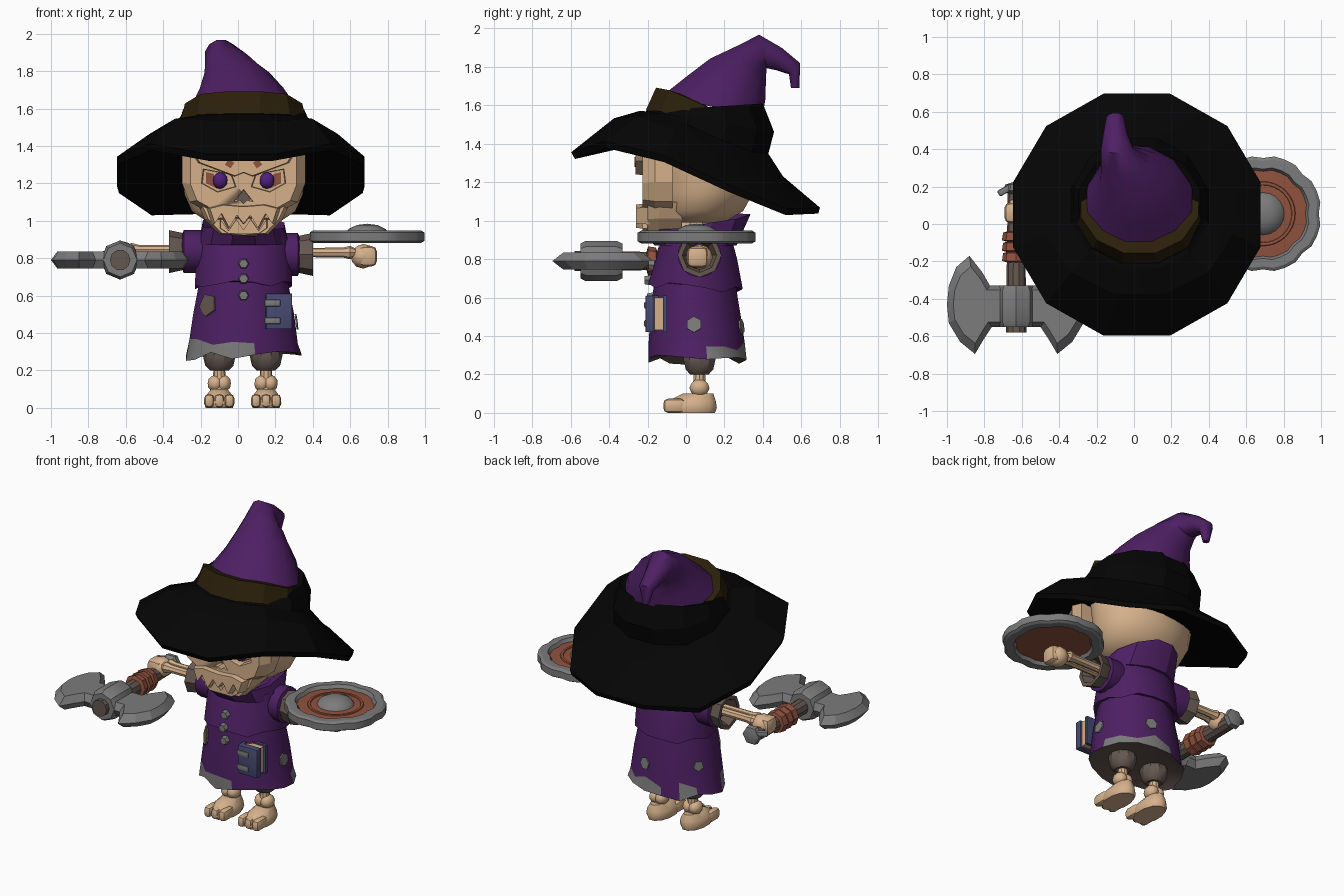
import bpy, bmesh, math, random
from mathutils import Vector

random.seed(4)
cube = bpy.data.objects.get("Cube")
if cube:
    bpy.data.objects.remove(cube)
CX = 0.03  # body centre line


def material(name, r, g, b):
    m = bpy.data.materials.new(name)
    m.use_nodes = True
    m.diffuse_color = (r, g, b, 1)
    m.node_tree.nodes["Principled BSDF"].inputs["Base Color"].default_value = (r, g, b, 1)
    return m


BONE = material("bone", .67, .44, .26)
PURPLE = material("purple cloth", .075, .014, .125)
BLACK = material("black felt", .0015, .0015, .0015)
BAND = material("dark brown leather", .024, .014, .003)
GREY = material("grey metal", .2, .2, .205)
TAUPE = material("taupe cloth", .13, .095, .08)
RUST = material("rust wood", .28, .085, .048)
BLUE = material("blue cover", .065, .07, .17)
EYE = material("violet eye", .08, .014, .2)


def finish(name, bm, mats, angle=30):
    bmesh.ops.remove_doubles(bm, verts=bm.verts, dist=1e-5)
    bmesh.ops.recalc_face_normals(bm, faces=bm.faces)
    me = bpy.data.meshes.new(name)
    bm.to_mesh(me)
    bm.free()
    for m in mats if isinstance(mats, list) else [mats]:
        me.materials.append(m)
    ob = bpy.data.objects.new(name, me)
    bpy.context.collection.objects.link(ob)
    bpy.ops.object.select_all(action='DESELECT')
    ob.select_set(True)
    bpy.context.view_layer.objects.active = ob
    bpy.ops.object.shade_smooth_by_angle(angle=math.radians(angle))
    return ob


def skin(name, rings, mats, caps=True, rule=None, angle=30):
    bm = bmesh.new()
    rows = [[bm.verts.new(p) for p in r] for r in rings]
    n = len(rows[0])
    for j in range(len(rows) - 1):
        for i in range(n):
            k = (i + 1) % n
            f = bm.faces.new((rows[j][i], rows[j][k], rows[j + 1][k], rows[j + 1][i]))
            f.material_index = rule(j, i) if rule else 0
    if caps:
        bm.faces.new(rows[0])
        bm.faces.new(rows[-1])
    return finish(name, bm, mats, angle)


def ring(front, back, rx, xc=CX, n=12, rise=0, lift=0, jag=0):
    """Ellipse through a front and a back (y, z) point; rise warps the corners, lift the sides."""
    pts = []
    for i in range(n):
        a = (i + .5) * math.tau / n
        s, c = math.sin(a), math.cos(a)
        t = (1 - c) / 2
        z = front[1] + (back[1] - front[1]) * t + rise * abs(s) * c + lift * s * s
        pts.append((xc + rx * s, front[0] + (back[0] - front[0]) * t, z + random.uniform(-jag, jag)))
    return pts


def level(y0, y1, z, rx, **kw):
    return ring((y0, z), (y1, z), rx, **kw)


def lathe(name, origin, axis, profile, mats, n=12, angle=35, notch=0):
    """Turn (distance, radius) pairs around an axis; notch dents every fourth corner."""
    q = Vector((0, 0, 1)).rotation_difference(Vector(axis))
    o = Vector(origin)
    rings = []
    for d, r in profile:
        pts = []
        for i in range(n):
            a, s = i * math.tau / n, r * (1 - notch * (i % 4 == 0))
            pts.append(o + q @ Vector((s * math.cos(a), s * math.sin(a), d)))
        rings.append(pts)
    return skin(name, rings, mats, caps=False, angle=angle)


def rod(name, origin, axis, length, r0, r1, mat, n=10):
    return lathe(name, origin, axis, [(0, 0), (0, r0), (length, r1), (length, 0)], mat, n)


def ball(name, c, size, mat):
    bm = bmesh.new()
    bmesh.ops.create_icosphere(bm, subdivisions=2, radius=1)
    for v in bm.verts:
        v.co = Vector([c[k] + v.co[k] * size[k] for k in range(3)])
    return finish(name, bm, mat, 45)


def box(name, c, size, mat, bevel=0, turn=0):
    bm = bmesh.new()
    bmesh.ops.create_cube(bm, size=1)
    for v in bm.verts:
        v.co = Vector([v.co[k] * size[k] for k in range(3)])
    if bevel:
        bmesh.ops.bevel(bm, geom=bm.edges[:], offset=bevel, segments=2, affect='EDGES', profile=.5)
    ob = finish(name, bm, mat, 40)
    ob.location, ob.rotation_euler.z = c, turn
    return ob


def slab(name, pts, layers, mat, flat=False):
    """Layers (depth, scale) of an outline; in xz facing front, or xy when flat."""
    mx = sum(p[0] for p in pts) / len(pts)
    my = sum(p[1] for p in pts) / len(pts)
    rings = []
    for d, s in layers:
        q = [(mx + (x - mx) * s, my + (y - my) * s) for x, y in pts]
        rings.append([(x, y, d) if flat else (x, d, y) for x, y in q])
    return skin(name, rings, mat, angle=15)


def sym(half):
    return [(CX + x, z) for x, z in half] + [(CX - x, z) for x, z in reversed(half) if x > 0]


# Hat: drooping brim and crown in one skin, band, bent cone
skin("hat_brim", [
    ring((-.28, 1.42), (.42, 1.2), .35, rise=.05),
    ring((-.6, 1.265), (.71, 1.085), .675, .015, rise=.22, lift=.055),
    ring((-.62, 1.3), (.72, 1.115), .685, .015, rise=.22, lift=.06),
    ring((-.39, 1.5), (.52, 1.26), .52, rise=.14, lift=.02),
    ring((-.25, 1.56), (.44, 1.36), .38, rise=.06),
    ring((-.23, 1.57), (.47, 1.46), .365),
    ring((-.2, 1.57), (.41, 1.61), .335),
    ring((-.08, 1.56), (.35, 1.58), .25)], BLACK, angle=20)
skin("hat_band", [
    ring((-.22, 1.56), (.38, 1.41), .35, rise=.06),
    ring((-.165, 1.685), (.38, 1.5), .325, rise=.04),
    ring((-.1, 1.665), (.36, 1.5), .27, rise=.04)], BAND, angle=20)
skin("hat_cone", [
    ring((-.15, 1.63), (.41, 1.56), .29, rise=.03),
    ring((0, 1.755), (.42, 1.63), .232, .02),
    ring((.12, 1.845), (.42, 1.7), .18, -.005),
    ring((.26, 1.91), (.42, 1.76), .135, -.045),
    ring((.38, 1.97), (.42, 1.79), .09, -.09),
    ring((.5, 1.9), (.47, 1.78), .065, -.1),
    ring((.595, 1.82), (.535, 1.76), .05, -.1),
    ring((.59, 1.69), (.545, 1.69), .02, -.1)], PURPLE, angle=45)

# Skull and face
skin("skull", [level(y0, y1, z, r, n=20) for y0, y1, z, r in (
    (-.1, .2, .99, .19), (-.14, .3, 1.05, .28), (-.15, .35, 1.14, .32), (-.15, .365, 1.25, .335),
    (-.17, .35, 1.35, .33), (-.12, .3, 1.45, .27))], BONE, angle=50)
face = slab("face", sym([(0, 1.42), (.33, 1.4), (.33, 1.2), (.29, 1.1), (.2, 1.05), (.16, .99), (0, 1)]),
            [(-.225, .86), (-.16, 1), (-.07, 1)], BONE)
right_eye = [(.035, 1.18), (.06, 1.25), (.22, 1.28), (.23, 1.2), (.14, 1.15)]
holes = [[(CX + s * x, z) for x, z in right_eye] for s in (1, -1)]
holes.append(sym([(0, 1.17), (.055, 1.1), (.02, 1.11), (0, 1.09)]))
for h in holes:
    cutter = slab("face_cutter", h, [(-.4, 1.1), (-.17, .9)], BONE)
    bpy.context.view_layer.objects.active = face
    mod = face.modifiers.new("hole", 'BOOLEAN')
    mod.operation, mod.solver, mod.object = 'DIFFERENCE', 'EXACT', cutter
    bpy.ops.object.modifier_apply(modifier=mod.name)
    bpy.data.objects.remove(cutter)
slab("brow", sym([(0, 1.39), (.3, 1.39), (.25, 1.31), (.05, 1.235), (0, 1.255)]),
     [(-.262, .93), (-.2, 1)], BONE)
slab("upper_teeth", sym([(0, 1.08), (.12, 1.09), (.2, 1.07), (.17, .98), (.13, 1.04),
                         (.085, .955), (.04, 1.03), (0, .98)]), [(-.26, .9), (-.19, 1)], BONE)
slab("jaw", sym([(0, 1.06), (.25, 1.1), (.21, 1.01), (.13, .925), (0, .915)]),
     [(-.2, .9), (-.14, 1), (-.02, .95)], BONE)
slab("lower_teeth", sym([(0, .95), (.04, 1.01), (.085, .945), (.13, 1.01), (.13, .96), (.085, .93), (0, .93)]),
     [(-.225, .95), (-.17, 1)], BONE)
lathe("nose_hollow", (CX, -.168, 1.125), (0, -1, 0), [(0, 0), (0, .045), (.004, .045), (.004, 0)], TAUPE, 6)
for s, side in ((1, "left"), (-1, "right")):
    ball(side + "_eye", (CX + s * .125, -.19, 1.215), (.04, .032, .045), EYE)
    slab(side + "_socket_mark", [(CX + s * x, z) for x, z in ((.16, 1.25), (.2, 1.26), (.2, 1.2), (.14, 1.17))],
         [(-.177, 1), (-.17, 1)], RUST)
    slab(side + "_brow_mark", [(CX + s * x, z) for x, z in ((.05, 1.31), (.08, 1.33), (.1, 1.3), (.07, 1.28))],
         [(-.267, 1), (-.259, 1)], RUST)
rod("neck", (CX, .02, .88), (0, 0, 1), .15, .12, .11, BONE)

# Robe: ragged skirt with worn hem and dark inside, tunic, collar
skin("skirt", [
    level(-.12, .24, .3, .24, n=16),
    level(-.2, .32, .275, .315, n=16, jag=.028),
    level(-.2, .31, .35, .295, n=16, jag=.025),
    level(-.19, .29, .5, .275, n=16),
    level(-.17, .26, .68, .24, n=16)], [TAUPE, GREY, PURPLE],
    rule=lambda j, i: 0 if j == 0 else 1 if j == 1 and i in (4, 5, 6, 7, 9, 12, 13, 14, 15) else 2)
skin("tunic", [
    level(-.15, .24, .67, .22, n=16),
    ring((-.2, .665), (.3, .64), .265, n=16, jag=.018),
    level(-.16, .27, .8, .26, n=16),
    level(-.13, .24, .91, .25, n=16),
    level(-.08, .2, .96, .17, n=16)], PURPLE)
skin("collar", [
    ring((-.17, .87), (.27, .87), .25), ring((-.22, .93), (.345, 1.04), .225, jag=.015),
    ring((-.12, .92), (.28, 1.0), .17), ring((-.05, .88), (.2, .88), .12)], PURPLE)
for z, y in ((.77, -.165), (.69, -.185), (.6, -.172)):
    rod("button", (CX, y, z), (0, -1, 0), .03, .03, .024, GREY, 6)


def patch(name, a, z, r, mat, n):
    a = math.radians(a)
    out = Vector((math.sin(a), -math.cos(a), .13)).normalized()
    p = Vector((CX + (.24 + (.68 - z) * .194) * math.sin(a),
                .05 - (.215 + (.68 - z) * .139) * math.cos(a), z))
    lathe(name, p - out * .004, out, [(0, 0), (0, r), (.009, r), (.009, 0)], mat, n)


patch("brown_patch", -46, .55, .064, TAUPE, 5)
patch("left_worn_patch", 88, .46, .042, GREY, 6)
patch("back_worn_patch", 165, .45, .04, GREY, 6)
patch("right_worn_patch", -120, .47, .035, GREY, 5)

# Book hung at the hip
box("book_pages", (.215, -.14, .515), (.12, .05, .17), BONE)
box("book_front_cover", (.22, -.188, .515), (.14, .046, .19), BLUE, .006)
box("book_back_cover", (.22, -.11, .515), (.14, .02, .19), BLUE)
box("book_spine", (.155, -.155, .515), (.02, .1, .19), BLUE)
for z in (.465, .56):
    box("book_clasp", (.185, -.2, z), (.085, .035, .035), GREY, .006)

# Arms
for s, side, z in ((1, "left", .82), (-1, "right", .835)):
    x = CX if s > 0 else 0
    ax = (s, 0, 0)
    lathe(side + "_sleeve", (x + s * .1, .07, z), ax,
          [(0, 0), (0, .09), (.1, .115), (.19, .115), (.2, .09), (.2, 0)], PURPLE, 14)
    lathe(side + "_cuff", (x + s * .26, .07, z), ax,
          [(0, .08), (.04, .1), (.11, .115), (.11, .09), (.03, .06), (.03, 0)], TAUPE, 8)
    for dy in (-.024, .024):
        lathe(side + "_arm_bone", (x + s * .28, .07 + dy, z + .01), ax,
              [(0, .03), (.05, .025), (.25, .026), (.29, .036), (.32, .02)], BONE, 8)
    hand = s * (.66 + s * .025)
    ball(side + "_fist", (hand - s * .015, .07, z - .01), (.068, .07, .066), BONE)
    box(side + "_fingers", (hand + s * .008, .06, z - .01), (.1, .11, .11), BONE, .03)

# Shield, lying flat
SX, SY = .69, .055
lathe("shield_rim", (SX, SY, .882), (0, 0, 1),
      [(.02, .235), (0, .245), (0, .295), (.01, .312), (.055, .312), (.066, .295), (.066, .25), (.04, .235), (.02, .235)],
      GREY, 32, 25, .045)
lathe("shield_board", (SX, SY, .905), (0, 0, 1), [(0, 0), (0, .24), (.02, .24), (.035, 0)], RUST, 32)
lathe("shield_ring", (SX, SY, .925), (0, 0, 1), [(0, .15), (.01, .155), (.01, .17), (0, .175)], RUST, 32)
lathe("shield_boss", (SX, SY, .93), (0, 0, 1), [(0, .115), (.025, .1), (.047, .055), (.054, 0)], GREY, 20, 50)

# Double axe
AX, AY, AZ = -.63, -.43, .79
rod("axe_handle", (AX, .2, AZ), (0, -1, 0), .78, .045, .055, TAUPE, 10)
for i in range(3):
    lathe("handle_wrap", (AX, -.04 - i * .055, AZ), (0, -1, 0),
          [(0, .05), (.006, .07), (.047, .076), (.055, .05)], RUST, 8)
lathe("axe_hub", (AX, -.33, AZ), (0, -1, 0),
      [(0, .05), (0, .09), (.03, .105), (.19, .105), (.22, .09), (.22, .05)], GREY, 8)
lathe("axe_pommel", (AX, .16, AZ + .01), (0, 1, 0), [(0, .04), (.02, .065), (.05, .06), (.07, 0)], GREY, 6)
box("pommel_spike", (AX - .06, .18, AZ + .03), (.08, .035, .035), GREY, .01, .5)
half = [(.0, .1), (.14, .1), (.18, .17), (.25, .26), (.32, .2), (.36, .1), (.37, 0),
        (.36, -.1), (.3, -.2), (.22, -.265), (.17, -.18), (.13, -.12), (0, -.12)]
for s, side in ((1, "left"), (-1, "right")):
    slab(side + "_axe_blade", [(AX + s * x, AY + y) for x, y in half],
         [(AZ - .045, .78), (AZ, 1), (AZ + .045, .78)], GREY, flat=True)

# Legs and feet
for x, side in ((-.1, "right"), (.15, "left")):
    lathe(side + "_trouser", (x, .07, .2), (0, 0, 1), [(0, 0), (0, .05), (.025, .075), (.08, .088), (.18, .07)], TAUPE, 10)
    rod(side + "_shin", (x, .07, .08), (0, 0, 1), .14, .04, .03, BONE)
    for s in (-1, 1):
        ball(side + "_ankle", (x + s * .022, .07, .13), (.042, .052, .046), BONE)
    skin(side + "_foot", [level(y0, y1, z, r, xc=x) for y0, y1, z, r in (
        (-.1, .155, 0, .075), (-.115, .165, .025, .085), (-.1, .16, .06, .077), (-.02, .145, .1, .045))], BONE, angle=50)
    for i in (-1, 0, 1):
        box(side + "_toe", (x + i * .054, -.06, .037), (.053, .115, .074), BONE, .024)
